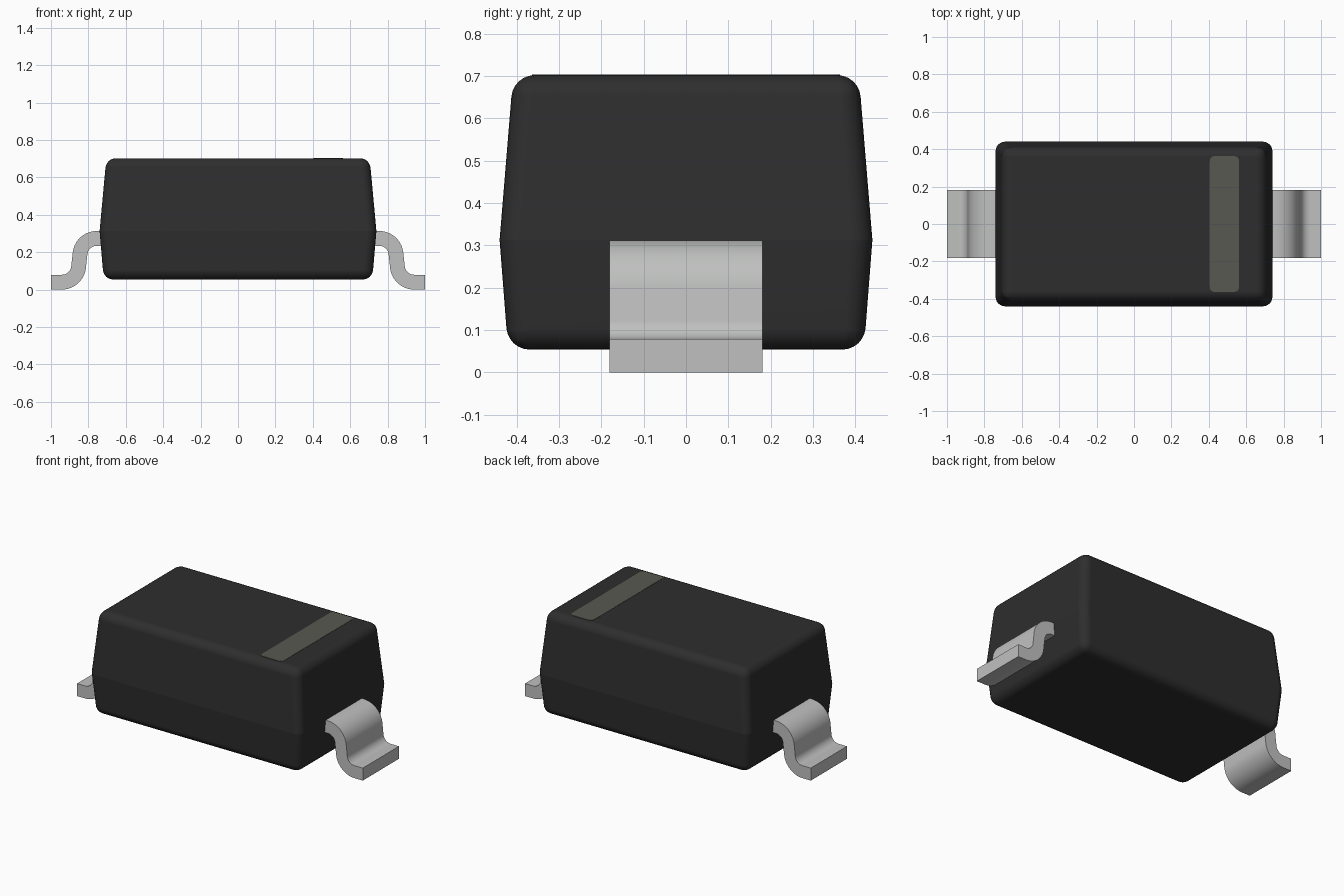
import bpy, bmesh, math
from mathutils import Vector

cube = bpy.data.objects.get("Cube")
if cube:
    bpy.data.objects.remove(cube, do_unlink=True)


def material(name, rgb, rough):
    m = bpy.data.materials.new(name)
    m.use_nodes = True
    m.diffuse_color = (*rgb, 1)
    bsdf = m.node_tree.nodes["Principled BSDF"]
    bsdf.inputs["Base Color"].default_value = (*rgb, 1)
    bsdf.inputs["Roughness"].default_value = rough
    return m


BLACK = material("black plastic", (0.027, 0.027, 0.027), 0.6)
GREY = material("printed grey", (0.098, 0.098, 0.082), 0.7)
METAL = material("tinned metal", (0.52, 0.53, 0.52), 0.4)

WAIST = 0.313  # height of the mould parting line


def finish(name, bm, mat, sharp_z=None):
    """Smooth shading with sharp edges kept, then make the object."""
    bmesh.ops.recalc_face_normals(bm, faces=bm.faces)
    for f in bm.faces:
        f.smooth = True
    for e in bm.edges:
        e.smooth = e.calc_face_angle(0) < math.radians(30)
        if sharp_z and all(abs(v.co.z - sharp_z) < 0.005 for v in e.verts):
            e.smooth = False
    me = bpy.data.meshes.new(name)
    bm.to_mesh(me)
    bm.free()
    me.materials.append(mat)
    ob = bpy.data.objects.new(name, me)
    bpy.context.collection.objects.link(ob)
    mod = ob.modifiers.new("Weighted normals", 'WEIGHTED_NORMAL')
    mod.keep_sharp = True
    return ob


# Body: rectangular rings, widest at the parting line, with rounded edges
bm = bmesh.new()
rings = []
for hx, hy, z in ((0.718, 0.42, 0.054), (0.74, 0.44, WAIST), (0.704, 0.408, 0.702)):
    rings.append([bm.verts.new((sx * hx, sy * hy, z))
                  for sx, sy in ((-1, -1), (1, -1), (1, 1), (-1, 1))])
bm.faces.new(rings[0])
bm.faces.new(rings[2])
for lo, hi in zip(rings, rings[1:]):
    for i in range(4):
        j = (i + 1) % 4
        bm.faces.new((lo[i], lo[j], hi[j], hi[i]))
round_edges = [e for e in bm.edges if not all(v in rings[1] for v in e.verts)]
bmesh.ops.bevel(bm, geom=round_edges, offset=0.05, offset_type='OFFSET',
                segments=6, profile=0.5, affect='EDGES')
finish("body", bm, BLACK, WAIST)

# Polarity band: thin plate with rounded corners
bm = bmesh.new()
bmesh.ops.create_cube(bm, size=1)
for v in bm.verts:
    v.co = Vector((0.483 + v.co.x * 0.156, v.co.y * 0.726, 0.7005 + v.co.z * 0.006))
upright = [e for e in bm.edges if abs(e.verts[0].co.z - e.verts[1].co.z) > 0.001]
bmesh.ops.bevel(bm, geom=upright, offset=0.025, segments=5, profile=0.5, affect='EDGES')
finish("polarity_band", bm, GREY)


# Leads: an S-bent strip, swept from a centre line with half thickness T
T, R, BEND, STEPS = 0.0395, 0.09, math.radians(82), 10


def lead_profile():
    top_c, low_c = Vector((0.755, WAIST - T - R)), Vector((0.942, T + R))
    path = [(Vector((0.70, WAIST - T)), Vector((0, 1)))]
    angles = [BEND * i / STEPS for i in range(STEPS + 1)]
    for a in angles:  # upper bend
        n = Vector((math.sin(a), math.cos(a)))
        path.append((top_c + n * R, n))
    for a in reversed(angles):  # lower bend
        n = Vector((math.sin(a), math.cos(a)))
        path.append((low_c - n * R, n))
    path.append((Vector((1.0, T)), Vector((0, 1))))
    return [p + n * T for p, n in path] + [p - n * T for p, n in reversed(path)]


def lead(name, side):
    bm = bmesh.new()
    face = bm.faces.new([bm.verts.new((side * p.x, -0.181, p.y)) for p in lead_profile()])
    new = bmesh.ops.extrude_face_region(bm, geom=[face])["geom"]
    bmesh.ops.translate(bm, vec=(0, 0.362, 0),
                        verts=[g for g in new if isinstance(g, bmesh.types.BMVert)])
    finish(name, bm, METAL)


lead("left_lead", 1)
lead("right_lead", -1)
